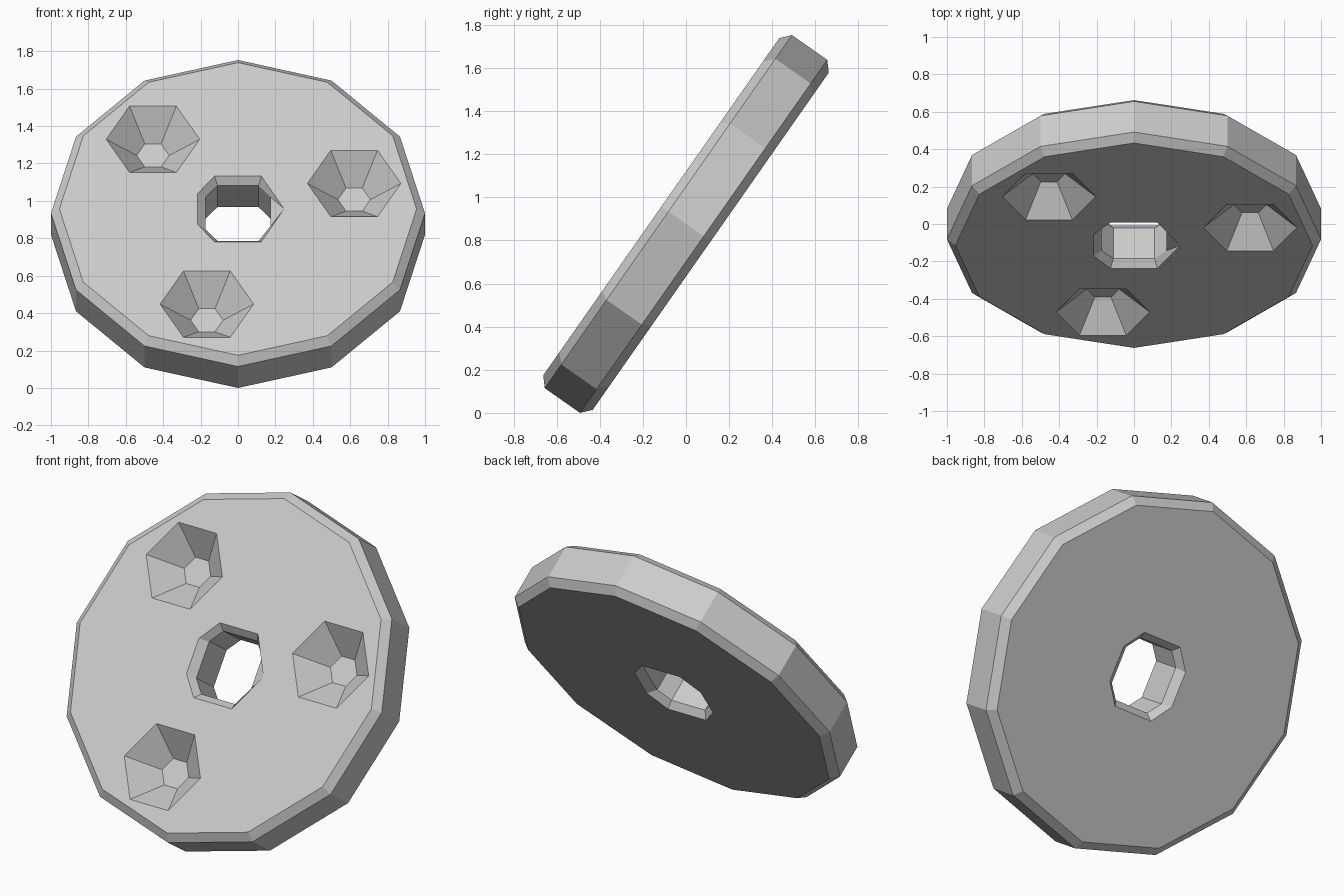
import bpy, bmesh
from math import cos, sin, pi, radians
from mathutils import Matrix

if "Cube" in bpy.data.objects:
    bpy.data.objects.remove(bpy.data.objects["Cube"], do_unlink=True)

grey = bpy.data.materials.new("light_grey")
grey.use_nodes = True
colour = (0.6, 0.6, 0.6, 1)
grey.diffuse_color = colour
grey.node_tree.nodes["Principled BSDF"].inputs["Base Color"].default_value = colour


def polygon(sides, radius, cx=0, cy=0):
    return [(cx + radius * cos(2 * pi * i / sides), cy + radius * sin(2 * pi * i / sides))
            for i in range(sides)]


def loft(name, sections):
    """Skin a closed solid through (height, outline) sections, bottom to top."""
    bm = bmesh.new()
    rings = [[bm.verts.new((x, y, z)) for x, y in outline] for z, outline in sections]
    for low, high in zip(rings, rings[1:]):
        for i in range(len(low)):
            j = (i + 1) % len(low)
            bm.faces.new((low[i], low[j], high[j], high[i]))
    bm.faces.new(rings[0][::-1])
    bm.faces.new(rings[-1])
    bmesh.ops.recalc_face_normals(bm, faces=bm.faces)
    mesh = bpy.data.meshes.new(name)
    bm.to_mesh(mesh)
    bm.free()
    mesh.materials.append(grey)
    obj = bpy.data.objects.new(name, mesh)
    bpy.context.collection.objects.link(obj)
    return obj


def cut(target, cutter):
    cutter.hide_render = True
    mod = target.modifiers.new(cutter.name, "BOOLEAN")
    mod.operation = "DIFFERENCE"
    mod.solver = "EXACT"
    mod.object = cutter
    bpy.context.view_layer.objects.active = target
    bpy.ops.object.modifier_apply(modifier=mod.name)
    bpy.data.objects.remove(cutter, do_unlink=True)


def octagon(a, b, c, d):
    """Octagon mirrored in x and y from two corners, counter-clockwise."""
    return [(c, d), (a, b), (-a, b), (-c, d), (-c, -d), (-a, -b), (a, -b), (c, -d)]


# Chamfered twelve-sided disc
rim, face = polygon(12, 1.0), polygon(12, 0.955)
disc = loft("disc", [(-0.14, face), (-0.1, rim), (0.1, rim), (0.14, face)])

# Central through hole, chamfered at both ends, pointed on one side in front
bore = octagon(0.11, 0.18, 0.174, 0.105)
back_mouth = octagon(0.125, 0.214, 0.217, 0.1)
front_mouth = list(back_mouth)
front_mouth[0], front_mouth[-1] = (0.244, 0.005), (0.244, -0.005)
cut(disc, loft("hole_cutter", [(-0.2, back_mouth), (-0.14, back_mouth), (-0.1, bore),
                               (0.1, bore), (0.14, front_mouth), (0.2, front_mouth)]))

# Three tapered six-sided pockets in the front
for k in range(3):
    a = radians(15 + 120 * k)
    cx, cy = 0.643 * cos(a), 0.643 * sin(a)
    mouth = polygon(6, 0.25, cx, cy)
    cut(disc, loft("pocket_cutter", [(-0.01, polygon(6, 0.087, cx, cy)),
                                     (0.14, mouth), (0.2, mouth)]))

# Lean the disc back and stand it on the ground
disc.data.transform(Matrix.Translation((0, 0, 0.877)) @ Matrix.Rotation(radians(55), 4, "X"))
low = min(v.co.z for v in disc.data.vertices)
disc.data.transform(Matrix.Translation((0, 0, -low)))
